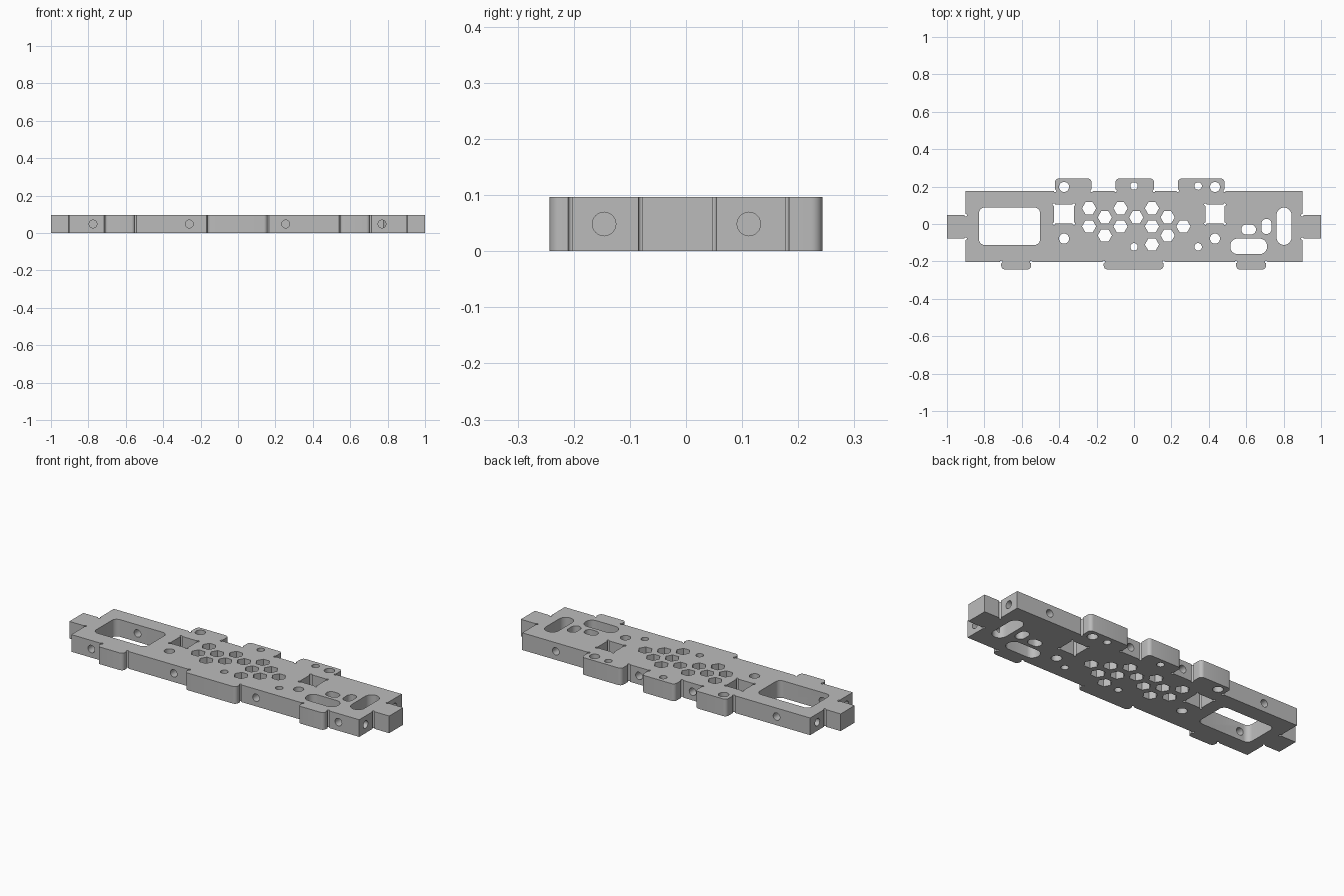
import bpy, bmesh, math
from mathutils import Matrix, Vector

if "Cube" in bpy.data.objects:
    bpy.data.objects.remove(bpy.data.objects["Cube"])

H = 0.097                                # plate thickness
EX, END = 0.9, 1.0                       # body end, end tab tip
FRONT, BACK, TIP = -0.203, 0.177, 0.243  # body edges, side tab reach
TAB_Y = (-0.078, 0.047)
FRONT_TABS = [(-0.71, -0.55), (-0.162, 0.158), (0.546, 0.706)]
BACK_TABS = [(-0.422, -0.227), (-0.099, 0.107), (0.234, 0.484)]


def rounded(points, steps=6):
    """Polygon from (x, y, radius) corners, with arcs at the right-angled corners."""
    out = []
    for i, (x, y, r) in enumerate(points):
        c = Vector((x, y))
        if r == 0:
            out.append(c)
            continue
        a = (Vector(points[i - 1][:2]) - c).normalized()
        b = (Vector(points[(i + 1) % len(points)][:2]) - c).normalized()
        for k in range(steps + 1):
            t = math.pi / 2 * k / steps
            out.append(c + r * (a * (1 - math.sin(t)) + b * (1 - math.cos(t))))
    return out


def box(x0, x1, y0, y1, r=0):
    return rounded([(x0, y0, r), (x1, y0, r), (x1, y1, r), (x0, y1, r)])


def disc(x, y, r, n=24):
    return [Vector((x + r * math.cos(math.tau * k / n),
                    y + r * math.sin(math.tau * k / n))) for k in range(n)]


def prism(bm, outline, z0, z1):
    low = [bm.verts.new((p.x, p.y, z0)) for p in outline]
    high = [bm.verts.new((p.x, p.y, z1)) for p in outline]
    bm.faces.new(low[::-1])
    bm.faces.new(high)
    n = len(outline)
    for i in range(n):
        j = (i + 1) % n
        bm.faces.new((low[i], low[j], high[j], high[i]))


def make(name, bm):
    bmesh.ops.remove_doubles(bm, verts=bm.verts, dist=1e-5)
    bmesh.ops.recalc_face_normals(bm, faces=bm.faces)
    mesh = bpy.data.meshes.new(name)
    bm.to_mesh(mesh)
    bm.free()
    ob = bpy.data.objects.new(name, mesh)
    bpy.context.collection.objects.link(ob)
    return ob


def cut(target, name, bm):
    cutter = make(name, bm)
    cutter.hide_render = True
    mod = target.modifiers.new(name, 'BOOLEAN')
    mod.operation, mod.solver, mod.object = 'DIFFERENCE', 'EXACT', cutter
    bpy.context.view_layer.objects.active = target
    bpy.ops.object.modifier_apply(modifier=name)
    bpy.data.objects.remove(cutter)


# Plate outline, counter-clockwise, with tabs on all four sides
R = 0.02
line = [(-EX, FRONT, 0)]
for a, b in FRONT_TABS:
    line += [(a, FRONT, 0), (a, -TIP, R), (b, -TIP, R), (b, FRONT, 0)]
line += [(EX, FRONT, 0), (EX, TAB_Y[0], 0), (END, TAB_Y[0], 0),
         (END, TAB_Y[1], 0), (EX, TAB_Y[1], 0), (EX, BACK, 0)]
for a, b in reversed(BACK_TABS):
    line += [(b, BACK, 0), (b, TIP, R), (a, TIP, R), (a, BACK, 0)]
line += [(-EX, BACK, 0), (-EX, TAB_Y[1], 0), (-END, TAB_Y[1], 0),
         (-END, TAB_Y[0], 0), (-EX, TAB_Y[0], 0)]
bm = bmesh.new()
prism(bm, rounded(line), 0, H)
plate = make("mounting_plate", bm)

# Openings through the plate
squares = [(-0.428, -0.321, 0.002, 0.104), (0.382, 0.485, 0.002, 0.104)]
holes = [box(-0.829, -0.502, -0.112, 0.088, 0.03)]       # large window
holes += [box(*s) for s in squares]
holes += [box(0.762, 0.842, -0.112, 0.088, 0.0399),      # slots
          box(0.681, 0.735, -0.054, 0.028, 0.0269),
          box(0.574, 0.652, -0.057, -0.002, 0.0274),
          box(0.515, 0.711, -0.161, -0.078, 0.038)]
for x in (-0.374, 0.433):                                # larger round holes
    holes += [disc(x, 0.198, 0.027), disc(x, -0.078, 0.027)]
for x in (0, 0.343):                                     # smaller round holes
    holes += [disc(x, 0.203, 0.02), disc(x, -0.122, 0.02)]
# Honeycomb: column -> rows filled
comb = {0: (0, 2), 1: (1, 3), 2: (0, 2), 3: (1,), 4: (0, 2, 4), 5: (1, 3), 6: (2,)}
for col, rows in comb.items():
    holes += [disc(-0.24 + 0.084 * col, 0.084 - 0.0485 * row, 0.038, 6) for row in rows]
bm = bmesh.new()
for h in holes:
    prism(bm, h, -0.1, H + 0.1)
cut(plate, "opening_cutter", bm)

# Small relief drills in the inner corners
corners = [(x, y) for x0, x1, y0, y1 in squares for x in (x0, x1) for y in (y0, y1)]
corners += [(s * EX, y) for s in (-1, 1) for y in TAB_Y]
corners += [(x, FRONT) for t in FRONT_TABS for x in t]
corners += [(x, BACK) for t in BACK_TABS for x in t]
bm = bmesh.new()
for x, y in corners:
    prism(bm, disc(x, y, 0.007, 12), -0.1, H + 0.1)
cut(plate, "relief_cutter", bm)

# Screw holes drilled into the edges
bm = bmesh.new()
DEPTH = 0.1


def drill(x, y, axis):
    turn = Matrix.Rotation(math.pi / 2, 4, axis)
    bmesh.ops.create_cone(bm, cap_ends=True, segments=24, radius1=0.021, radius2=0.021,
                          depth=2 * DEPTH, matrix=Matrix.Translation((x, y, H / 2)) @ turn)


for x in (-0.775, -0.26, 0.255, 0.77):
    drill(x, FRONT, 'X')
for x in (-0.69, -0.165, 0.17, 0.69):
    drill(x, BACK, 'X')
for s in (-1, 1):
    for y in (-0.146, 0.112):
        drill(s * EX, y, 'Y')
cut(plate, "screw_hole_cutter", bm)

# Material and shading
mat = bpy.data.materials.new("plain_grey")
mat.use_nodes = True
grey = (0.5, 0.5, 0.5, 1)
mat.diffuse_color = grey
mat.node_tree.nodes["Principled BSDF"].inputs["Base Color"].default_value = grey
plate.data.materials.clear()
plate.data.materials.append(mat)
for f in plate.data.polygons:
    f.material_index = 0
bpy.ops.object.select_all(action='DESELECT')
plate.select_set(True)
bpy.context.view_layer.objects.active = plate
bpy.ops.object.shade_smooth_by_angle(angle=math.radians(35))
